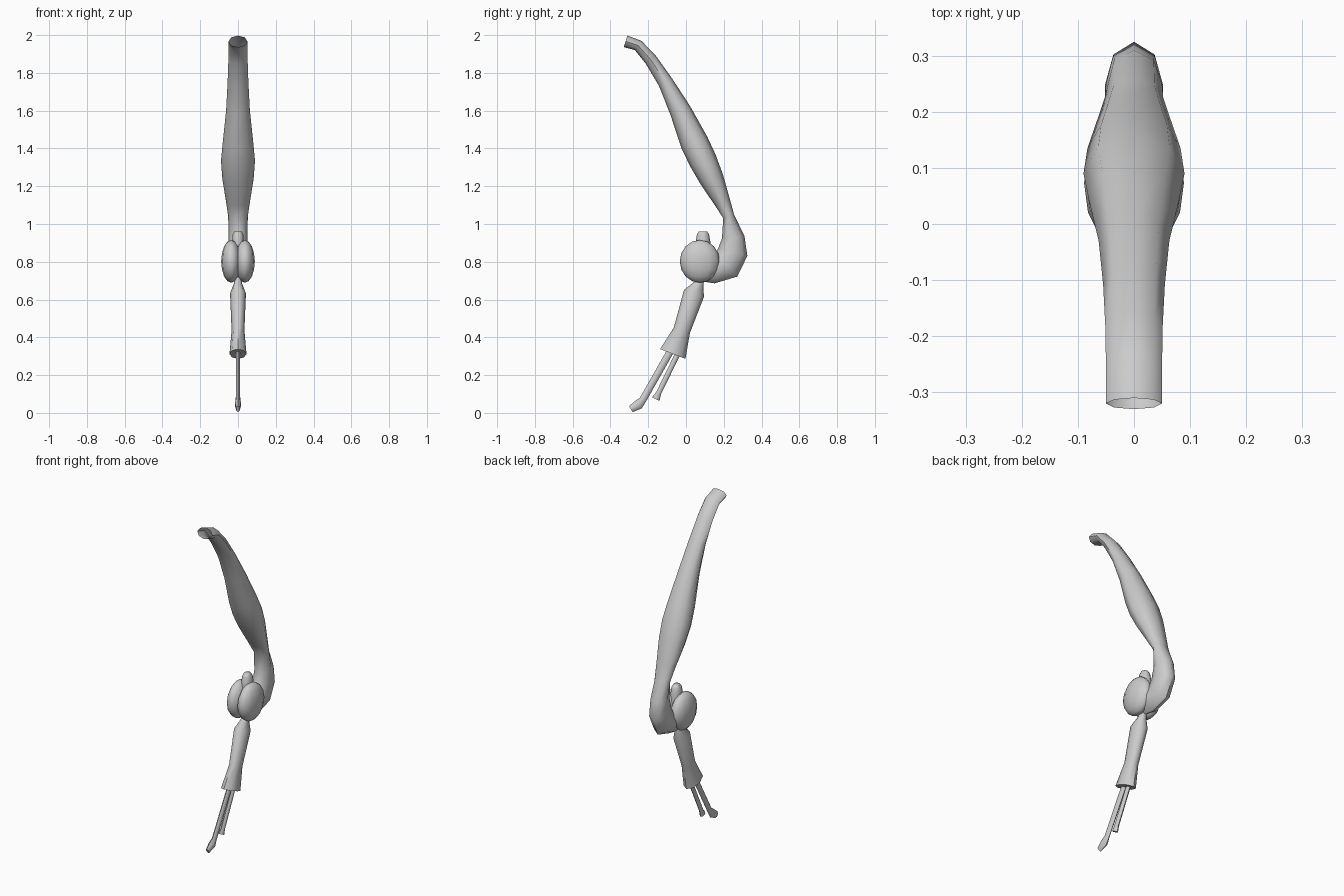
import bpy, bmesh, math
from mathutils import Vector

if "Cube" in bpy.data.objects:
    bpy.data.objects.remove(bpy.data.objects["Cube"])


def finish(name, bm, angle=60):
    bmesh.ops.recalc_face_normals(bm, faces=bm.faces)
    me = bpy.data.meshes.new(name)
    bm.to_mesh(me)
    bm.free()
    ob = bpy.data.objects.new(name, me)
    bpy.context.collection.objects.link(ob)
    bpy.ops.object.select_all(action='DESELECT')
    ob.select_set(True)
    bpy.context.view_layer.objects.active = ob
    bpy.ops.object.shade_smooth_by_angle(angle=math.radians(angle))
    return ob


def sweep(name, rings, sides=8, caps=(False, False)):
    """Elliptical rings (y, z, radius in the side plane, radius along x)."""
    bm = bmesh.new()
    pts = [Vector((0, r[0], r[1])) for r in rings]
    loops = []
    for i, (y, z, r, rx) in enumerate(rings):
        t = (pts[min(i + 1, len(pts) - 1)] - pts[max(i - 1, 0)]).normalized()
        n = Vector((0, -t.z, t.y))
        loop = []
        for k in range(sides):
            a = 2 * math.pi * k / sides
            loop.append(bm.verts.new(pts[i] + n * (r * math.cos(a)) + Vector((rx * math.sin(a), 0, 0))))
        loops.append(loop)
    for a, b in zip(loops, loops[1:]):
        for k in range(sides):
            j = (k + 1) % sides
            bm.faces.new((a[k], a[j], b[j], b[k]))
    if caps[0]:
        bm.faces.new(loops[0])
    if caps[1]:
        bm.faces.new(loops[-1])
    return finish(name, bm)


# Long curved upper tube, open at its top end
sweep("upper_tube", [
    (-.32, 1.967, .032, .05), (-.253, 1.945, .03, .05), (-.185, 1.868, .034, .051),
    (-.108, 1.75, .04, .055), (-.03, 1.60, .057, .063), (.045, 1.43, .075, .081),
    (.09, 1.335, .074, .09), (.135, 1.24, .065, .083), (.193, 1.115, .043, .063),
    (.226, 1.04, .03, .052), (.25, .93, .06, .05), (.247, .85, .08, .052),
    (.215, .785, .085, .052), (.14, .755, .07, .05), (.06, .76, .06, .04)],
    caps=(False, True))

# Pair of rounded lobes forming the bulb
for side, label in ((-1, "left"), (1, "right")):
    bm = bmesh.new()
    bmesh.ops.create_uvsphere(bm, u_segments=12, v_segments=8, radius=1)
    for v in bm.verts:
        v.co = Vector((side * .036 + v.co.x * .053, .073 + v.co.y * .106, .802 + v.co.z * .113))
    finish("bulb_lobe_" + label, bm)

# Small nub on top of the bulb
sweep("nub", [(.09, .82, .045, .035), (.09, .90, .04, .032), (.09, .945, .032, .028),
              (.09, .96, .022, .02)], caps=(False, True))

# Flaring lower sleeve
sweep("lower_sleeve", [(.08, .74, .02, .02), (.068, .685, .026, .022), (.042, .632, .056, .042),
                       (-.022, .437, .045, .034), (-.07, .312, .072, .045)], caps=(True, True))

# Two thin filaments hanging from the sleeve
sweep("long_filament", [(-.075, .34, .019, .012), (-.228, .07, .019, .012),
                        (-.25, .045, .026, .018), (-.292, .02, .019, .01)], sides=6, caps=(True, True))
sweep("short_filament", [(-.03, .34, .014, .012), (-.145, .105, .014, .012),
                         (-.16, .073, .022, .014)], sides=6, caps=(True, True))
